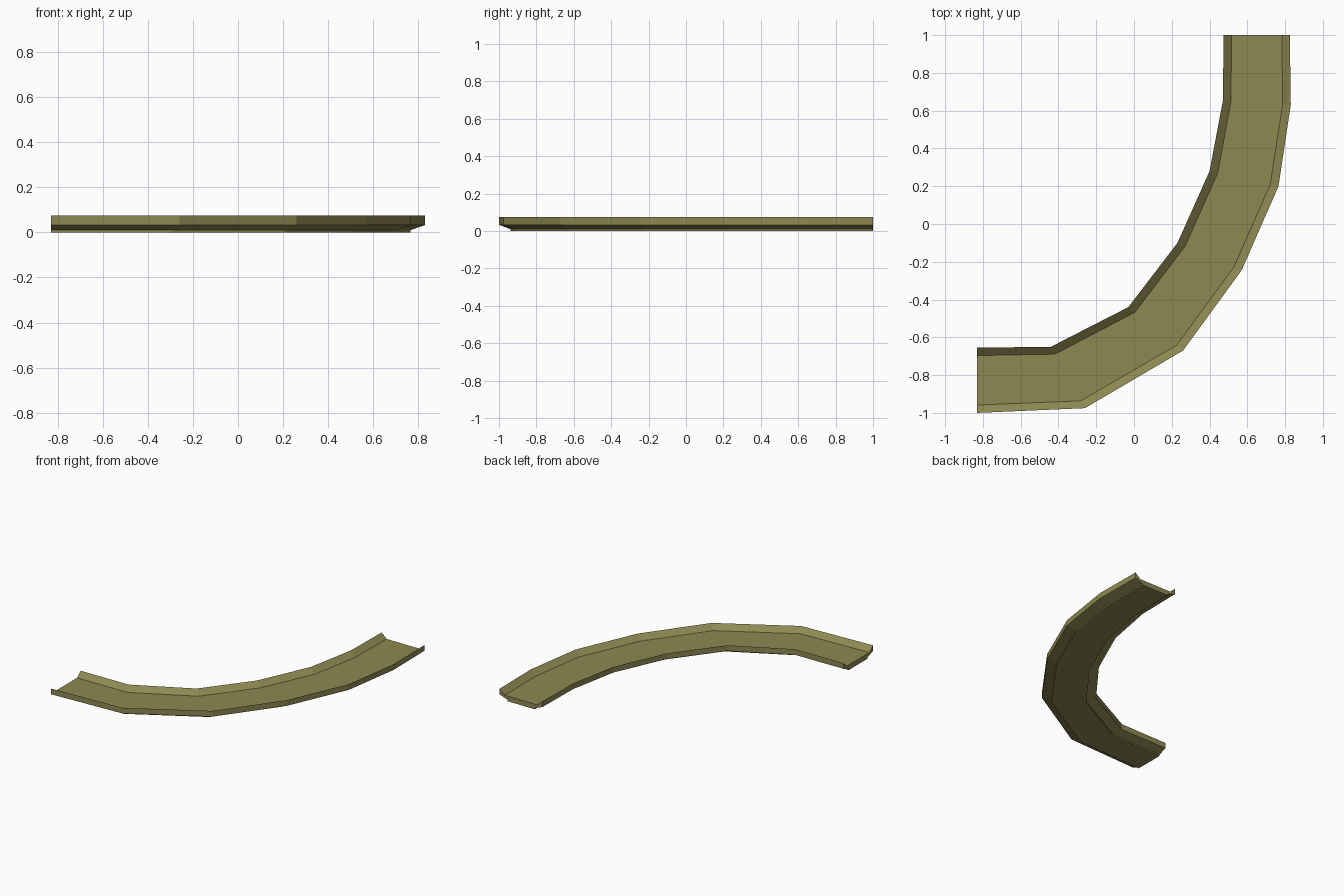
import bpy, bmesh
from mathutils import Vector

if "Cube" in bpy.data.objects:
    bpy.data.objects.remove(bpy.data.objects["Cube"])

# Outer and inner rim paths of the curved channel (plan view)
outer = [(-.83, -1), (-.26, -.975), (.26, -.67), (.57, -.245), (.765, .2), (.83, .63), (.825, 1)]
inner = [(-.83, -.655), (-.44, -.65), (-.03, -.44), (.23, -.1), (.40, .28), (.47, .65), (.475, 1)]

# Cross-section: (fraction from outer to inner rim, height)
half = [(0.12, .038), (0, .075), (0, .033), (.18, .010), (.18, 0)]
profile = half + [(1 - t, z) for t, z in reversed(half)]

# Sweep the section along the two rims, capping both ends
bm = bmesh.new()
rings = []
for o, i in zip(outer, inner):
    o, i = Vector(o), Vector(i)
    rings.append([bm.verts.new((*o.lerp(i, t), z)) for t, z in profile])
n = len(profile)
for a, b in zip(rings, rings[1:]):
    for k in range(n):
        m = (k + 1) % n
        bm.faces.new((a[k], a[m], b[m], b[k]))
bm.faces.new(rings[0])
bm.faces.new(rings[-1][::-1])
bmesh.ops.recalc_face_normals(bm, faces=bm.faces)

mesh = bpy.data.meshes.new("curved_channel")
bm.to_mesh(mesh)
bm.free()
channel = bpy.data.objects.new("curved_channel", mesh)
bpy.context.collection.objects.link(channel)

# Olive paint
mat = bpy.data.materials.new("olive")
mat.diffuse_color = (.27, .25, .085, 1)
mat.use_nodes = True
mat.node_tree.nodes["Principled BSDF"].inputs["Base Color"].default_value = mat.diffuse_color
mesh.materials.append(mat)
